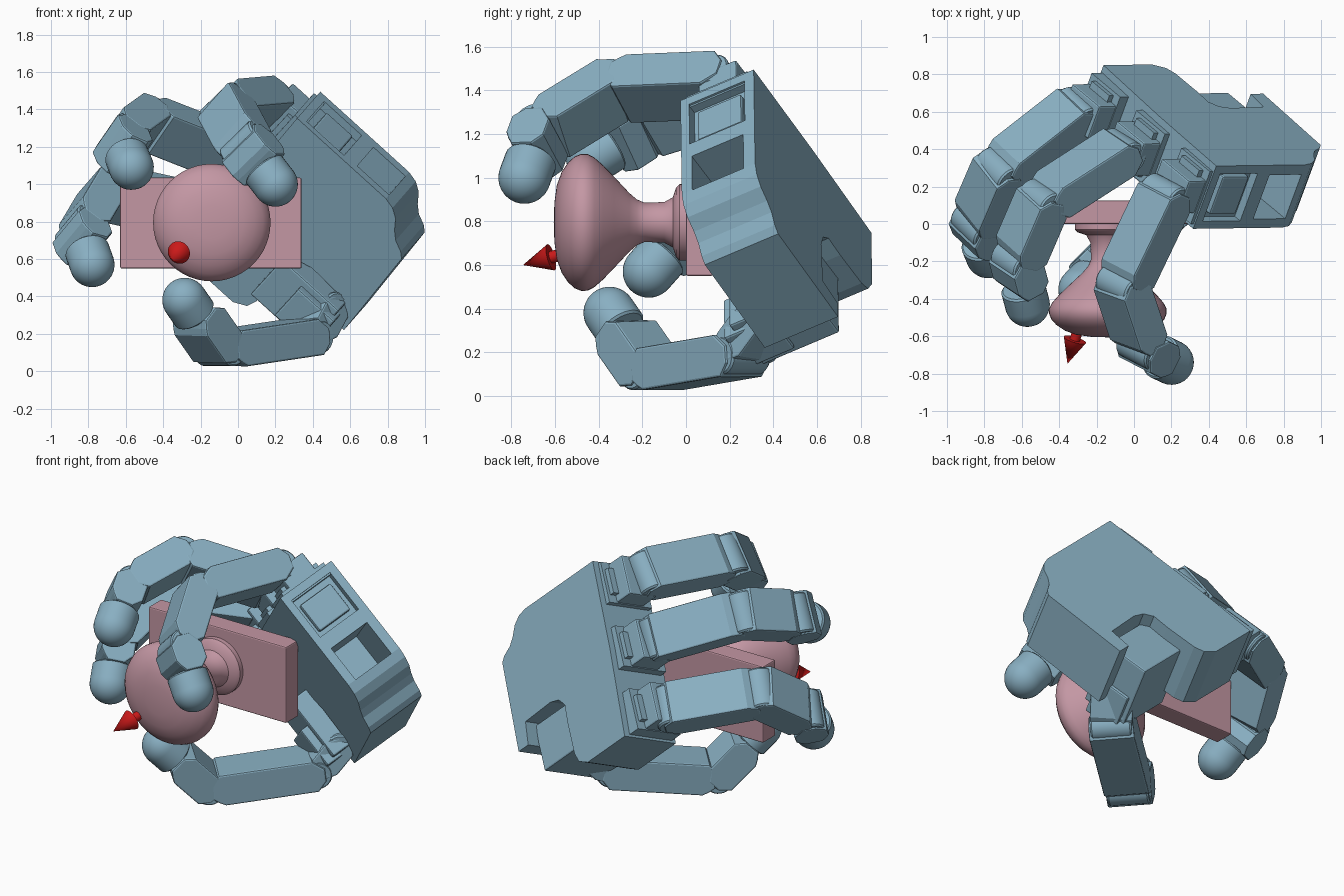
import bpy, bmesh, math
from mathutils import Vector as V, Matrix

if "Cube" in bpy.data.objects:
    bpy.data.objects.remove(bpy.data.objects["Cube"])


def material(name, col):
    m = bpy.data.materials.new(name)
    m.diffuse_color = (*col, 1)
    m.use_nodes = True
    m.node_tree.nodes["Principled BSDF"].inputs["Base Color"].default_value = m.diffuse_color
    return m


BLUE = material("blue", (0.25, 0.43, 0.54))
PINK = material("pink", (0.55, 0.31, 0.37))
RED = material("red", (0.6, 0.01, 0.01))


def frame(o, a, b):
    """Matrix with x along a, y near b, origin o."""
    x = V(a).normalized()
    z = x.cross(V(b)).normalized()
    y = z.cross(x)
    m = Matrix((x, y, z)).transposed().to_4x4()
    m.translation = V(o)
    return m


def finish(name, bm, m, mat, smooth=False):
    bm.transform(m)
    bmesh.ops.recalc_face_normals(bm, faces=bm.faces)
    for f in bm.faces:
        f.smooth = smooth
    for e in bm.edges:
        e.smooth = len(e.link_faces) == 2 and e.calc_face_angle(0) < 0.6
    me = bpy.data.meshes.new(name)
    bm.to_mesh(me)
    bm.free()
    me.materials.append(mat)
    ob = bpy.data.objects.new(name, me)
    bpy.context.collection.objects.link(ob)
    return ob


def box(name, m, lo, hi, bev=0.0, mat=BLUE):
    bm = bmesh.new()
    bmesh.ops.create_cube(bm, size=1)
    for v in bm.verts:
        v.co = V([lo[i] + (v.co[i] + .5) * (hi[i] - lo[i]) for i in range(3)])
    if bev:
        bmesh.ops.bevel(bm, geom=bm.edges[:], offset=bev, segments=2, profile=.5, affect='EDGES')
    return finish(name, bm, m, mat)


def prism(name, m, pts, z0, z1, bev=0.0, mat=BLUE):
    bm = bmesh.new()
    f = bm.faces.new([bm.verts.new((x, y, z0)) for x, y in pts])
    r = bmesh.ops.extrude_face_region(bm, geom=[f])
    bmesh.ops.translate(bm, vec=(0, 0, z1 - z0),
                        verts=[g for g in r['geom'] if isinstance(g, bmesh.types.BMVert)])
    if bev:
        caps = [e for e in bm.edges if abs(e.verts[0].co.z - e.verts[1].co.z) < 1e-6]
        bmesh.ops.bevel(bm, geom=caps, offset=bev, segments=2, profile=.5, affect='EDGES')
    return finish(name, bm, m, mat)


def lathe(name, m, prof, mat=BLUE, n=40):
    """Spin (along x, radius) profile about local x."""
    bm = bmesh.new()
    vs = [bm.verts.new((a, r, 0)) for a, r in prof]
    es = [bm.edges.new(p) for p in zip(vs, vs[1:])]
    bmesh.ops.spin(bm, geom=vs + es, cent=(0, 0, 0), axis=(1, 0, 0),
                   angle=2 * math.pi, steps=n, use_merge=True)
    bmesh.ops.remove_doubles(bm, verts=bm.verts[:], dist=1e-5)
    return finish(name, bm, m, mat, True)


# Door plate and turned knob
box("door_plate", Matrix.Identity(4), (-.63, 0, .55), (.34, .125, 1.035), .008, PINK)
knob = [(-.01, 0), (0, .175), (.03, .175), (.045, .16), (.06, .115), (.10, .093), (.19, .09),
        (.225, .105), (.26, .135), (.33, .21), (.38, .262), (.42, .297), (.45, .313),
        (.48, .314), (.51, .302), (.54, .275), (.57, .23), (.592, .17), (.603, .09), (.606, 0)]
lathe("door_knob", frame((-.14, 0, .795), (0, -1, 0), (1, 0, 0)), knob, PINK, 48)

# Red arrow on the knob
lathe("arrow_shaft", frame((-.255, -.42, .69), (-.1, -.325, -.09), (0, 0, 1)),
      [(0, 0), (0, .028), (.23, .028), (.23, 0)], RED, 24)
lathe("arrow_head", frame((-.255, -.42, .69), (-.1, -.325, -.09), (0, 0, 1)),
      [(.215, 0), (.215, .062), (.354, 0)], RED, 24)

# Palm axes: u runs across the fingers, w toward the wrist, n out of the back
P = V((.44, .31, 1.495))
W = V((.74, .01, -.67)).normalized()
U = V((-.57, .49, -.66))
U = (U - U.dot(W) * W).normalized()
N = W.cross(U).normalized()
if N.y < 0:
    N = -N
PM = Matrix((U, W, N)).transposed().to_4x4()
PM.translation = P

outline = [(0, 0), (0, .64), (.015, .7), (.05, .75), (.11, .79), (.15, .83), (.18, .89), (.21, .92),
           (.77, .95), (.77, .86), (.63, .84), (.62, .6), (.64, .53), (.69, .49), (.8, .5),
           (1.0, .5), (1.06, .48), (1.1, .41), (1.1, .06), (.55, .02)]
palm = prism("palm", PM, outline, -.385, 0)

# Openings in the housing sides, and the space under the overhanging back plate
for i, (lo, hi) in enumerate([((-.1, .41, -.33), (.3, .64, -.06)),
                              ((-.1, .05, -.34), (.05, .32, -.05)),
                              ((.28, .75, -.31), (.56, 1.1, -.08)),
                              ((.68, .33, -.6), (1.3, .7, -.14)),
                              ((1.06, -.2, -.6), (1.3, .6, -.14))]):
    c = box(f"palm_cutter_{i}", PM, lo, hi)
    c.hide_render = True
    b = palm.modifiers.new("opening", 'BOOLEAN')
    b.operation = 'DIFFERENCE'
    b.object = c
    b.solver = 'EXACT'
# Bake the cuts and drop the cutters
dg = bpy.context.evaluated_depsgraph_get()
cut = bpy.data.meshes.new_from_object(palm.evaluated_get(dg))
palm.modifiers.clear()
palm.data = cut
for o in [o for o in bpy.data.objects if o.name.startswith("palm_cutter")]:
    bpy.data.objects.remove(o)
box("side_motor", PM, (.02, .1, -.31), (.2, .29, -.08), .01)


def link(name, a, b, axis, tail, half=.098, wide=.132, start=-.02):
    """Finger segment from joint a toward joint b, rounded at the ends."""
    d = V(b) - V(a)
    L = d.length - tail
    m = frame(a, d, axis.cross(d))
    # local y = thickness (minus is the outer side), z = hinge axis
    pts = [(start - .03, -.04), (start + .02, -half), (L - .05, -half), (L - .015, -half + .02),
           (L + .02, -.05), (L + .02, .05), (L - .03, half), (start + .04, half), (start - .03, .04)]
    prism(name, m, pts, -wide, wide, .01)
    # hinge barrel
    lathe(name + "_hinge", frame(a, axis, d),
          [(-.12, 0), (-.12, .08), (-.11, .088), (.11, .088), (.12, .08), (.12, 0)], n=28)


def digit(name, joints, axis=None):
    js = [V(j) for j in joints]
    axis = axis or (js[1] - js[0]).cross(js[-1] - js[-2]).normalized()
    for i, (a, b) in enumerate(zip(js, js[1:])):
        last = i == len(js) - 2
        link(f"{name}_link_{i + 1}", a, b, axis, .12 if last else .035)
    # domed fingertip
    d = (js[-1] - js[-2]).normalized()
    cap = [(-.11, 0), (-.11, .11), (-.1, .12)]
    cap += [(.12 * math.sin(t * math.pi / 20), .12 * math.cos(t * math.pi / 20)) for t in range(10)]
    lathe(name + "_tip", frame(js[-1], d, axis), cap + [(.12, 0)], n=32)


fingers = {
    "upper_finger": (.14, [(.165, .15, 1.425), (-.065, -.33, 1.405), (.045, -.665, 1.20), (.20, -.74, 1.0)]),
    "middle_finger": (.55, [(-.07, .39, 1.17), (-.49, .12, 1.335), (-.63, -.205, 1.235), (-.57, -.43, 1.09)]),
    "lower_finger": (.955, [(-.31, .60, .87), (-.72, .28, .96), (-.845, -.01, .75), (-.78, -.17, .57)]),
}
for name, (u, joints) in fingers.items():
    digit(name, joints)
    # knuckle block and stepped collar on the palm edge
    box(name + "_knuckle", PM, (u - .125, -.14, -.3), (u + .125, .06, -.1), .01)
    box(name + "_collar", PM, (u - .13, -.02, -.36), (u + .13, .06, -.04))
    box(name + "_step", PM, (u - .08, -.05, -.33), (u + .08, .06, -.06))

# Thumb with a level hinge axis, and its motor block
axis = V((-.67, .74, 0)).normalized()
digit("thumb", [(.37, .245, .185), (-.10, -.165, .115), (-.285, -.35, .38)], axis)
link("thumb_base_link", (.45, .355, .335), (.37, .245, .185), axis, .01, .09, .125)
box("thumb_motor", PM, (.64, .45, -.5), (.93, .86, -.08), .01)
box("thumb_motor_bracket", PM, (.68, .62, -.55), (.9, .88, -.3), .01)
